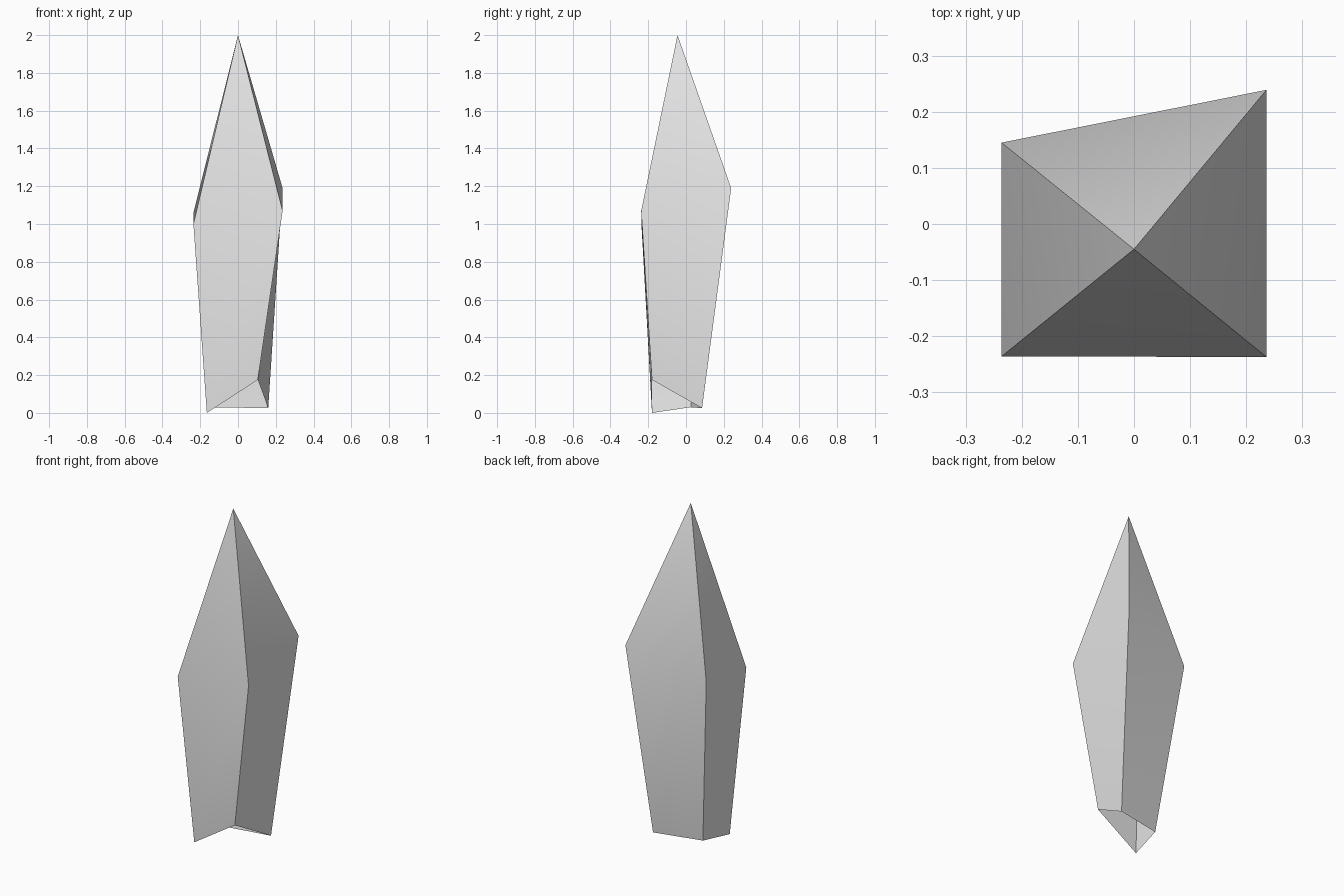
import bpy, bmesh, math

cube = bpy.data.objects.get("Cube")
if cube:
    bpy.data.objects.remove(cube, do_unlink=True)

# Plain grey stone
stone = bpy.data.materials.new("light_grey_stone")
stone.use_nodes = True
grey = (0.8, 0.8, 0.8, 1.0)
stone.diffuse_color = grey
stone.node_tree.nodes["Principled BSDF"].inputs["Base Color"].default_value = grey

# Four-sided shard rings, counter-clockwise from the front at -x
base_ring = [(-0.165, -0.18, 0.0), (0.105, -0.18, 0.175),
             (0.16, 0.085, 0.025), (-0.13, 0.025, 0.03)]
shoulder_ring = [(-0.236, -0.236, 1.0), (0.236, -0.237, 1.07),
                 (0.236, 0.239, 1.19), (-0.236, 0.145, 1.06)]
tip = (0.0, -0.045, 2.0)

bm = bmesh.new()
base = [bm.verts.new(p) for p in base_ring]
shoulder = [bm.verts.new(p) for p in shoulder_ring]
apex = bm.verts.new(tip)

# Side walls and pointed top; the broken base stays open
for i in range(4):
    j = (i + 1) % 4
    bm.faces.new((base[i], base[j], shoulder[j], shoulder[i]))
    bm.faces.new((shoulder[i], shoulder[j], apex))

mesh = bpy.data.meshes.new("crystal_shard")
bm.to_mesh(mesh)
bm.free()
mesh.materials.append(stone)

shard = bpy.data.objects.new("crystal_shard", mesh)
bpy.context.collection.objects.link(shard)

# Soft shoulder, crisp long edges
bpy.ops.object.select_all(action='DESELECT')
shard.select_set(True)
bpy.context.view_layer.objects.active = shard
bpy.ops.object.shade_smooth_by_angle(angle=math.radians(30))
